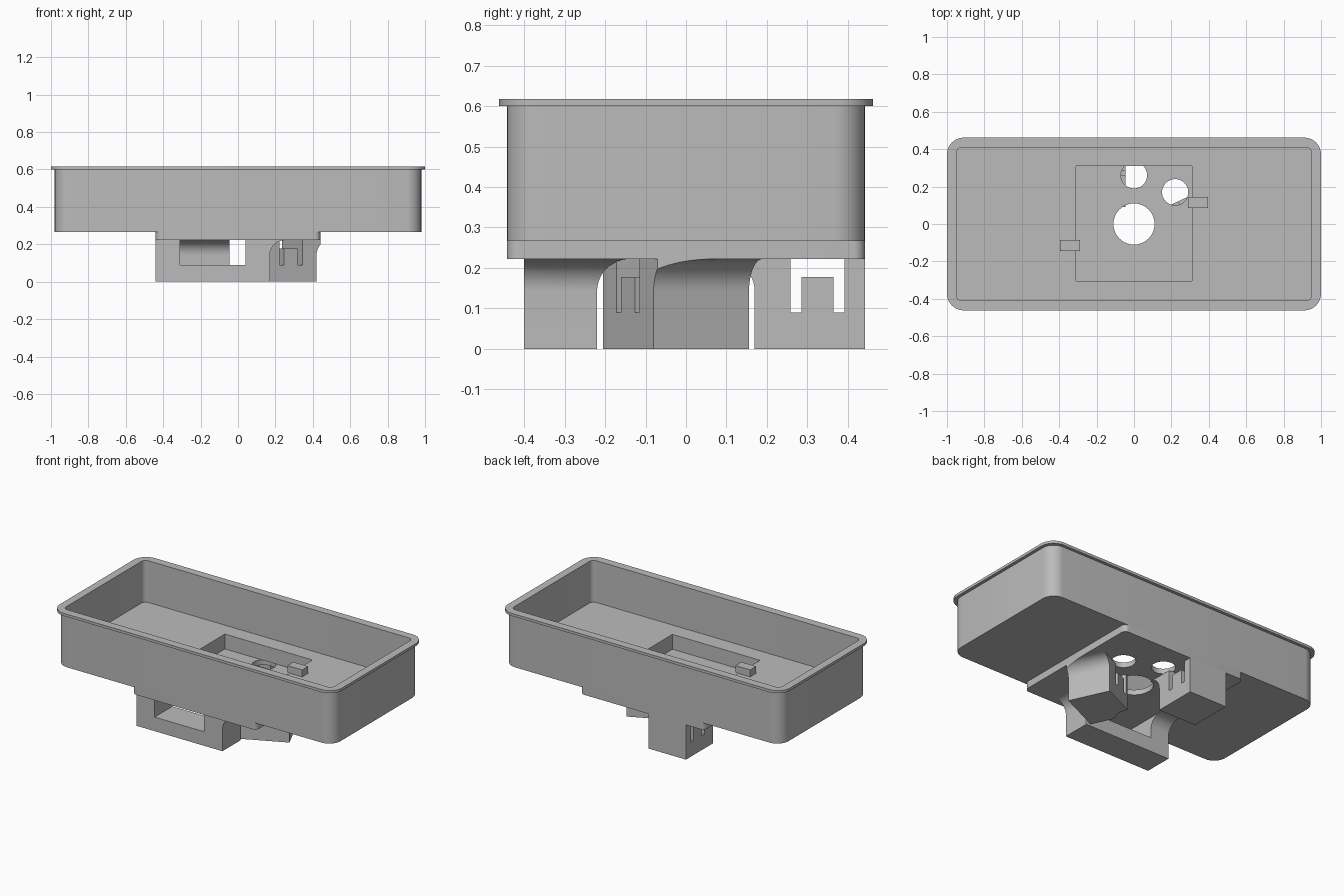
import bpy, bmesh, math
from mathutils import Matrix

old = bpy.data.objects.get("Cube")
if old:
    bpy.data.objects.remove(old, do_unlink=True)

grey = bpy.data.materials.new("plain grey")
grey.use_nodes = True
colour = (0.5, 0.5, 0.5, 1)
grey.diffuse_color = colour
grey.node_tree.nodes["Principled BSDF"].inputs["Base Color"].default_value = colour


def rounded(hx, hy, r, steps=8):
    """Rounded rectangle outline centred on the origin."""
    pts = []
    for i, (sx, sy) in enumerate([(1, 1), (-1, 1), (-1, -1), (1, -1)]):
        for k in range(steps + 1):
            a = math.pi / 2 * (i + k / steps)
            pts.append((sx * (hx - r) + r * math.cos(a), sy * (hy - r) + r * math.sin(a)))
    return pts


def circle(cx, cy, r, n=48):
    return [(cx + r * math.cos(2 * math.pi * k / n), cy + r * math.sin(2 * math.pi * k / n))
            for k in range(n)]


def rect(x0, x1, y0, y1):
    return [(x0, y0), (x1, y0), (x1, y1), (x0, y1)]


def loft(name, layers, matrix=Matrix()):
    """Closed solid through stacked outlines, each given as (points, z)."""
    bm = bmesh.new()
    rings = [[bm.verts.new((x, y, z)) for x, y in pts] for pts, z in layers]
    n = len(rings[0])
    bm.faces.new(rings[0][::-1])
    bm.faces.new(rings[-1])
    for a, b in zip(rings, rings[1:]):
        for i in range(n):
            j = (i + 1) % n
            bm.faces.new((a[i], a[j], b[j], b[i]))
    bm.transform(matrix)
    mesh = bpy.data.meshes.new(name)
    bm.to_mesh(mesh)
    bm.free()
    mesh.materials.append(grey)
    ob = bpy.data.objects.new(name, mesh)
    bpy.context.collection.objects.link(ob)
    return ob


def prism(name, pts, z0, z1, matrix=Matrix()):
    return loft(name, [(pts, z0), (pts, z1)], matrix)


def carve(ob, cutters, operation='DIFFERENCE'):
    """Apply booleans one after another, then remove the cutters."""
    bpy.context.view_layer.objects.active = ob
    for c in cutters:
        mod = ob.modifiers.new("cut", 'BOOLEAN')
        mod.operation, mod.solver, mod.object = operation, 'EXACT', c
        bpy.ops.object.modifier_apply(modifier=mod.name)
        bpy.data.objects.remove(c, do_unlink=True)


def smooth(ob):
    bpy.ops.object.select_all(action='DESELECT')
    ob.select_set(True)
    bpy.context.view_layer.objects.active = ob
    bpy.ops.object.shade_smooth_by_angle(angle=math.radians(30))


BOSS_Z, BODY_Z, RIM_Z, TOP_Z = 0.222, 0.267, 0.6, 0.617
FLOOR_Z, WELL_Z, FLARE = 0.35, 0.255, 0.08
well = rect(-0.31, 0.31, -0.305, 0.31)
inner = rounded(0.95, 0.41, 0.03)


def leg(name, x0, x1, y0, y1, back_flare=False, matrix=Matrix()):
    """Block whose +x end (and optionally +y side) sweeps outward at the top."""
    layers = [(rect(x0, x1, y0, y1), 0)]
    for k in range(11):
        a = math.pi / 2 * k / 10
        d = FLARE * (1 - math.cos(a))
        pts = rect(x0, x1 + d, y0, y1 + d * back_flare)
        layers.append((pts, BOSS_Z - FLARE * (1 - math.sin(a))))
    return loft(name, layers, matrix)


def clip_leg(name, x0, x1, depth, matrix):
    """Flared leg with a springy tongue between two slots."""
    ob = leg(name, x0, x1, 0, depth, matrix=matrix)
    cuts = [prism("slot", rect(a, b, -0.1, depth + 0.1), z, 0.3, matrix)
            for a, b, z in ((-0.067, -0.04, 0.09), (0.04, 0.067, 0.09), (-0.05, 0.05, 0.178))]
    carve(ob, cuts)
    return ob


# Tray body with open cavity and a square well through its floor
body = prism("tray_body", rounded(0.98, 0.443, 0.08), BODY_Z, RIM_Z)
carve(body, [prism("cavity", inner, FLOOR_Z, 0.8), prism("well", well, 0.2, 0.4)])

# Rim lip
rim = prism("tray_rim", rounded(1.0, 0.462, 0.09), RIM_Z, TOP_Z)
carve(rim, [prism("opening", inner, 0.5, 0.8)])

# Base plate under the tray with the well bottom and three holes
base = prism("base_plate", rounded(0.44, 0.443, 0.03), BOSS_Z, BODY_Z)
holes = [prism("hole", circle(*c), 0.1, WELL_Z + 0.0005)
         for c in ((0, 0, 0.11), (0, 0.26, 0.07), (0.22, 0.17, 0.07))]
carve(base, [prism("well", well, WELL_Z, 0.4)] + holes)

# Front leg with a window through it
front = leg("front_leg", -0.44, 0.17, -0.4, -0.22, back_flare=True)
carve(front, [prism("window", rect(-0.31, 0.04, -0.6, 0), 0.09, 0.3)])

# Slotted back leg, and a turned slotted side leg kept clear of the centre hole
back = clip_leg("back_leg", -0.118, 0.155, 0.265,
                Matrix.Translation((-0.31, 0.325, 0)) @ Matrix.Rotation(-math.pi / 2, 4, 'Z'))
side = clip_leg("side_leg", -0.146, 0.151, 0.26,
                Matrix.Translation((0.283, -0.1435, 0)) @ Matrix.Rotation(math.radians(24.8), 4, 'Z'))
carve(side, [prism("clearance", circle(0, 0, 0.11), -0.1, 0.4)])
carve(side, [prism("bounds", rect(-0.44, 0.44, -0.44, 0.44), -0.1, 0.4)], 'INTERSECT')

# Two small tabs overhanging the well
for label, s in (("left", 1), ("right", -1)):
    xs, ys = sorted((0.29 * s, 0.395 * s)), sorted((0.085 * s, 0.145 * s))
    prism(label + "_tab", rect(*xs, *ys), FLOOR_Z, FLOOR_Z + 0.045)

for ob in (body, rim, base, front, back, side):
    smooth(ob)
